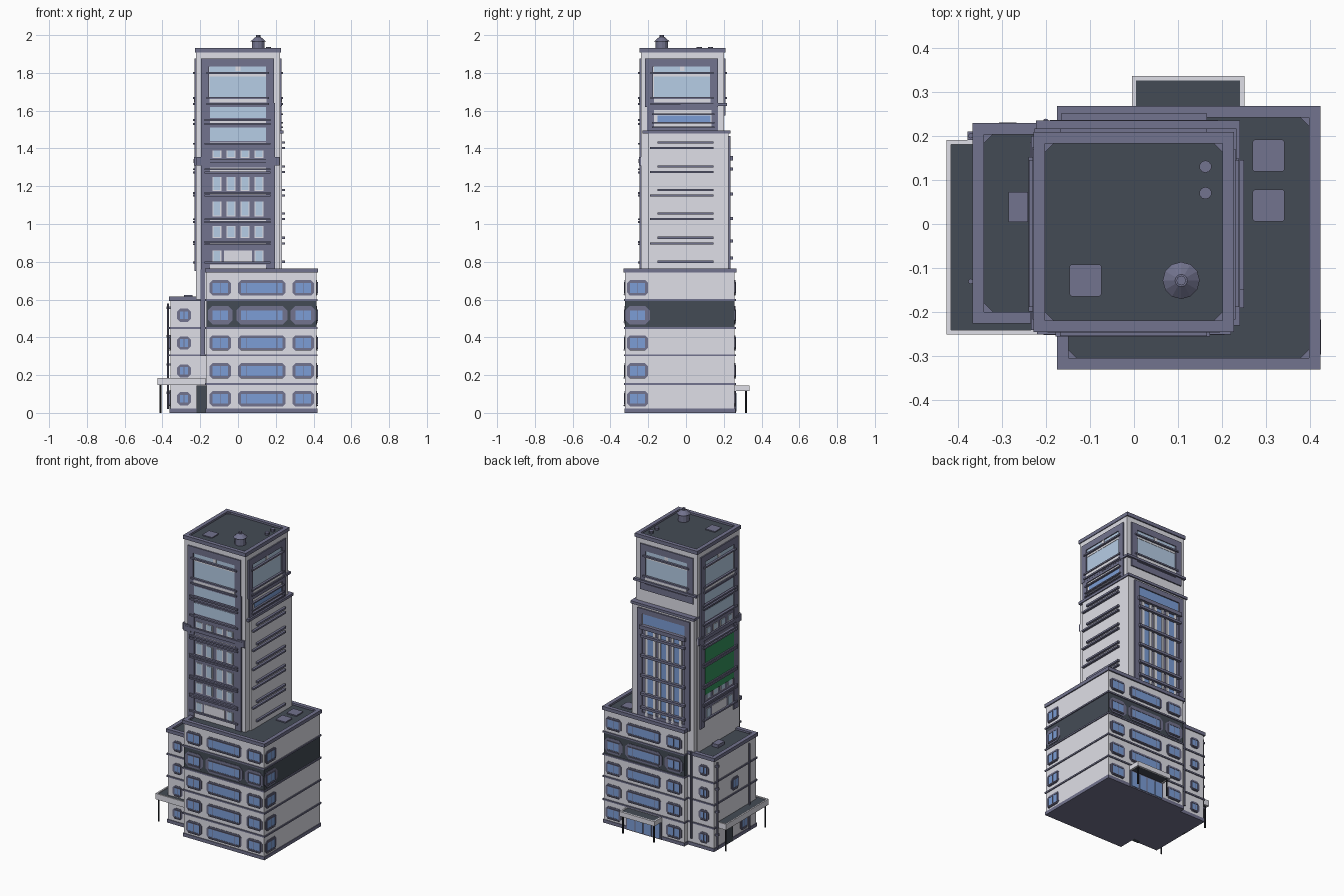
import bpy, bmesh, math

if "Cube" in bpy.data.objects:
    bpy.data.objects.remove(bpy.data.objects["Cube"])


def lin(c):
    c /= 255
    return c / 12.92 if c <= 0.04045 else ((c + 0.055) / 1.055) ** 2.4


COLORS = {"wall": (223, 223, 231), "trim": (114, 115, 142), "dark": (68, 75, 85),
          "blue_glass": (124, 158, 214), "pale_glass": (182, 205, 230),
          "green_glass": (52, 145, 92), "black": (40, 42, 50)}
MATS = {}
for cname, rgb in COLORS.items():
    MATS[cname] = bpy.data.materials.new(cname)
    MATS[cname].diffuse_color = [lin(c) for c in rgb] + [1]

# (u, v, depth) to world for each facing direction
AXES = {"front": lambda u, v, d: (u, -d, v), "back": lambda u, v, d: (u, d, v),
        "right": lambda u, v, d: (d, u, v), "left": lambda u, v, d: (-d, u, v),
        "top": lambda u, v, d: (u, v, d)}
PARTS = {}


def poly(part, color, side, pts, d0, d1):
    """Extrude a flat outline from depth d0 to d1."""
    bm = PARTS.setdefault((part, color), bmesh.new())
    f = AXES[side]
    a = [bm.verts.new(f(u, v, d0)) for u, v in pts]
    b = [bm.verts.new(f(u, v, d1)) for u, v in pts]
    n = len(pts)
    bm.faces.new(a)
    bm.faces.new(b)
    for i in range(n):
        bm.faces.new((a[i], a[(i + 1) % n], b[(i + 1) % n], b[i]))


def slab(part, color, side, u0, u1, v0, v1, d0, d1, c=0):
    """Rectangle outline, optionally with clipped corners."""
    if c:
        pts = [(u0 + c, v0), (u1 - c, v0), (u1, v0 + c), (u1, v1 - c),
               (u1 - c, v1), (u0 + c, v1), (u0, v1 - c), (u0, v0 + c)]
    else:
        pts = [(u0, v0), (u1, v0), (u1, v1), (u0, v1)]
    poly(part, color, side, pts, d0, d1)


def ring(part, color, side, u0, u1, v0, v1, d0, d1, w):
    """Four bars around a rectangle."""
    slab(part, color, side, u0, u1, v0, v0 + w, d0, d1)
    slab(part, color, side, u0, u1, v1 - w, v1, d0, d1)
    slab(part, color, side, u0, u0 + w, v0 + w, v1 - w, d0, d1)
    slab(part, color, side, u1 - w, u1, v0 + w, v1 - w, d0, d1)


def cyl(part, color, x, y, z0, z1, r, n=8, r2=None):
    bm = PARTS.setdefault((part, color), bmesh.new())
    res = bmesh.ops.create_cone(bm, cap_ends=True, segments=n, radius1=r,
                                radius2=r if r2 is None else r2, depth=z1 - z0)
    bmesh.ops.translate(bm, verts=res["verts"], vec=(x, y, (z0 + z1) / 2))


def roof(part, x0, x1, y0, y1, z0, z1, w=0.026):
    """Parapet, sunken deck and corner gussets."""
    ring(part + "_parapet", "trim", "top", x0, x1, y0, y1, z0, z1, w)
    slab(part + "_deck", "dark", "top", x0 + w, x1 - w, y0 + w, y1 - w, z0, z1 - 0.012)
    for x, sx in ((x0 + w, 1), (x1 - w, -1)):
        for y, sy in ((y0 + w, 1), (y1 - w, -1)):
            poly(part + "_parapet", "trim", "top",
                 [(x, y), (x + sx * .02, y), (x, y + sy * .02)], z1 - .014, z1 - .004)


def window(side, u0, u1, zc, d, big=0.0, h=0.041):
    """Clipped-corner surround, raised rim, glass, mullions and sill."""
    h += big
    g = h - big - .015
    slab("window_surround", "trim", side, u0 - big, u1 + big, zc - h, zc + h, d - .005, d + .003, .016 + big)
    a, b = u0 + .016, u1 - .016
    slab("window_glass", "blue_glass", side, a, b, zc - g, zc + g, d, d + .005)
    ring("window_rim", "trim", side, a - .005, b + .005, zc - g - .005, zc + g + .005, d, d + .007, .005)
    bars = [(a + b) / 2] if b - a < .12 else [a + .03, b - .03]
    for u in bars:
        slab("window_mullion", "trim", side, u - .002, u + .002, zc - g, zc + g, d, d + .006)
    slab("window_sill", "trim", side, a, b, zc - g - .013, zc - g - .008, d, d + .008)


# podium: five storeys, the fourth one dark
LEVELS = [0.01, 0.153, 0.305, 0.45, 0.597, 0.745]
PX0, PX1, PY0, PY1 = -0.168, 0.416, -0.322, 0.258
for i in range(5):
    slab("podium_floor", "dark" if i == 3 else "wall", "top", PX0, PX1, PY0, PY1, LEVELS[i], LEVELS[i + 1])
slab("podium_base", "trim", "top", PX0 - .004, PX1 + .004, PY0 - .004, PY1 + .004, 0, .022)
for z in LEVELS[1:5]:
    slab("podium_ledge", "trim", "top", PX0 - .006, PX1 + .006, PY0 - .006, PY1 + .006, z - .005, z + .005)
roof("podium", -.175, .423, -.33, .267, .742, .765)
for i, zc in enumerate((0.075, 0.222, 0.37, 0.517, 0.662)):
    g = .009 if i == 3 else 0
    for side, d in (("front", -PY0), ("back", PY1)):
        window(side, -.15, -.037, zc, d, g)
        if side == "front" or i:
            window(side, 0, .252, zc, d, g)
        window(side, .288, .402, zc, d, g)
    window("right", -.312, -.2, zc, PX1, g)

# back entrance with canopy
slab("entrance_frame", "trim", "back", -.005, .25, 0, .115, .25, .264)
for k in range(4):
    slab("entrance_glass", "blue_glass", "back", .005 + k * .061, .057 + k * .061, .008, .106, .25, .268)
slab("back_canopy", "dark", "top", .005, .24, .25, .327, .118, .143)
ring("back_canopy_rim", "wall", "top", -.005, .25, .25, .335, .115, .146, .01)
for x in (.01, .235):
    cyl("canopy_post", "black", x, .318, 0, .12, .005)

# side wing
WX, WY0, WY1 = -.358, -.217, .222
slab("wing_wall", "wall", "top", WX, -.16, WY0, WY1, .01, .595)
slab("wing_base", "trim", "top", WX - .004, -.16, WY0 - .004, WY1 + .004, 0, .022)
for z in LEVELS[1:4]:
    slab("wing_ledge", "trim", "top", WX - .006, -.16, WY0 - .006, WY1 + .006, z - .005, z + .005)
roof("wing", -.366, -.165, -.225, .229, .593, .616)
slab("wing_front_door", "dark", "front", -.22, -.168, 0, .145, .2, .226)
for zc in (0.075, 0.222, 0.37, 0.517):
    window("front", -.322, -.25, zc, -WY0, 0, .035)
    window("back", -.322, -.25, zc, WY1, 0, .035)
window("left", -.035, .045, .37, -WX)
window("left", -.13, -.05, .075, -WX)
slab("wing_side_door", "dark", "left", .03, .1, 0, .12, .35, .363)
for y in (.2, -.13):
    cyl("wing_drainpipe", "trim", -.370, y, .02, .58, .006)
for z in (.1, .25, .4, .55):
    slab("pipe_bracket", "trim", "top", -.378, -.35, .19, .21, z, z + .012)
slab("wing_roof_hatch", "trim", "top", -.285, -.24, .005, .073, .6, .625)

# wing canopy wraps the front corner
slab("wing_canopy", "dark", "top", -.415, -.175, -.242, .18, .152, .180)
ring("wing_canopy_rim", "wall", "top", -.425, -.172, -.25, .19, .147, .185, .01)
for y in (-.235, .172):
    cyl("canopy_post", "black", -.41, y, 0, .155, .005)
slab("front_drainpipe", "trim", "top", -.198, -.176, -.24, -.21, .3, .76)
cyl("back_drainpipe", "trim", -.2, .232, .05, .62, .007)

# tower core, wider lower shaft and its caps
slab("tower_core", "wall", "top", -.222, .222, -.238, .2, .6, 1.91)
slab("tower_side_shaft", "wall", "top", 0, .234, -.2, .226, .74, 1.48)
slab("tower_back_shaft", "wall", "top", -.215, .234, 0, .226, .6, 1.48)
slab("shaft_cap", "trim", "top", .1, .240, -.23, .232, 1.478, 1.495)
slab("shaft_cap", "trim", "top", -.222, .240, .1, .235, 1.478, 1.495)
roof("tower", -.228, .227, -.245, .208, 1.908, 1.932)


def crown(side, c, d, low=1.62):
    """Large top window with frame."""
    slab("crown_panel", "trim", side, c - .15, c + .15, low, 1.67, d - .005, d + .002)
    slab("crown_glass", "pale_glass", side, c - .15, c + .15, 1.67, 1.835, d - .005, d + .002)
    ring("crown_frame", "trim", side, c - .196, c + .19, low, 1.875, d - .005, d + .008, .042)
    slab("crown_sill", "wall", side, c - .15, c + .15, 1.643, 1.663, d - .005, d + .010)
    slab("crown_blind", "wall", side, c - .15, c + .15, 1.782, 1.796, d - .005, d + .004)
    for z in (1.80, 1.668, 1.636):
        slab("crown_ledge", "trim", side, c - .168, c + .165, z - .005, z + .005, d, d + .016)
    slab("crown_lamp", "wall", side, c - .012, c + .012, 1.81, 1.835, d, d + .006)


def shaft(side, c, d, green):
    """Tall framed bay with storeys below the crown window."""
    slab("bay_back", "wall", side, c - .155, c + .15, .77, 1.63, d - .005, d + .001)
    for s in (-1, 1):
        slab("bay_frame", "trim", side, c + s * .172 - .023, c + s * .172 + .023, .75, 1.64, d - .005, d + .008)
    for z0, z1 in ((1.56, 1.62), (1.44, 1.51)):
        slab("bay_spandrel", "trim", side, c - .15, c + .15, z0 - .008, z1 + .02, d, d + .003)
        slab("bay_glass", "pale_glass", side, c - .15, c + .15, z0, z1, d, d + .005)
    # storey bottom and top, then window bottom and top
    for s0, s1, z0, z1 in ((1.30, 1.43, 1.35, 1.39), (1.168, 1.268, 1.175, 1.25), (1.03, 1.148, 1.04, 1.12),
                           (.91, 1.008, .925, .99), (.785, .89, .79, .86)):
        slab("bay_spandrel", "trim", side, c - .15, c + .15, s0, s1, d, d + .003)
        for k in range(4):
            u = c - .112 + k * .0745
            if z0 < .8 and k in (1, 2):
                slab("bay_panel", "wall", side, u - .037, u + .037, z0, z1, d, d + .006)
            else:
                slab("bay_window_frame", "wall", side, u - .024, u + .024, z0, z1, d, d + .005)
                slab("bay_window", "pale_glass", side, u - .018, u + .018, z0 + .005, z1 - .002, d, d + .007)
    if green:
        for z0, z1 in ((.96, 1.008), (1.03, 1.148), (1.168, 1.262)):
            slab("bay_green", "green_glass", side, c - .148, c + .148, z0, z1, d, d + .009)
    for z in (1.55, 1.53, 1.425, 1.29, 1.272, 1.165, 1.15, 1.025, 1.01, .905, .893, .797):
        slab("bay_ledge", "trim", side, c - .178, c + .172, z - .005, z + .005, d, d + .017)
    slab("bay_cornice", "trim", side, c - .205, c + .205, 1.322, 1.345, d, d + .014)
    for s in (-1, 1):
        slab("cornice_block", "trim", side, c + s * .195 - .025, c + s * .195 + .025, 1.31, 1.355, d - .005, d + .012)


crown("front", 0, .238)
crown("left", -.02, .222)
crown("right", -.02, .222)
crown("back", 0, .2, 1.575)
shaft("front", 0, .238, False)
shaft("left", -.02, .222, True)

# right side: low window on the setback and paired fins
slab("setback_panel", "wall", "right", -.165, .14, 1.5, 1.61, .215, .223)
slab("setback_glass", "blue_glass", "right", -.15, .13, 1.54, 1.575, .215, .226)
ring("setback_frame", "trim", "right", -.206, .17, 1.48, 1.64, .215, .229, .036)
for z in (1.512, 1.535, 1.58):
    slab("setback_ledge", "trim", "right", -.18, .15, z - .004, z + .004, .22, .237)
slab("setback_cornice", "trim", "right", -.03, .215, 1.625, 1.64, .2, .232)
slab("setback_cornice", "trim", "back", -.225, .232, 1.625, 1.64, .19, .217)
for z in (1.432, 1.305, 1.18, 1.055, .927, .80):
    slab("side_fin", "trim", "right", -.15, .145, z - .006, z + .006, .23, .249)
    if z > .85:
        slab("side_fin", "trim", "right", -.19, .145, z - .035, z - .024, .23, .249)

# back bay: top window, strip glazing between piers, balcony rails
slab("back_top_glass", "blue_glass", "back", -.15, .15, 1.365, 1.43, .22, .230)
ring("back_frame", "trim", "back", -.19, .19, .75, 1.465, .22, .236, .034)
slab("back_recess", "trim", "back", -.156, .156, .76, 1.34, .22, .229)
slab("back_head", "trim", "back", -.165, .165, 1.335, 1.36, .22, .25)
for k in range(3):
    u = (k - 1) * .096
    slab("back_strip_glass", "blue_glass", "back", u - .02, u + .02, .78, 1.33, .22, .232)
    for s in (-1, 1):
        slab("back_pier", "wall", "back", u + s * .029 - .009, u + s * .029 + .009, .765, 1.335, .22, .236)
for z in (1.29, 1.16, 1.03, .91, .82):
    slab("back_rail", "trim", "back", -.16, .16, z - .008, z + .008, .22, .25)

# rooftop equipment
for x, y, z in ((.305, .155, .752), (.305, .042, .752), (-.11, -.128, 1.918)):
    slab("roof_hatch", "trim", "top", x - .036, x + .036, y - .036, y + .036, z - .005, z + .008, .004)
cyl("water_tank", "trim", .107, -.128, 1.91, 1.968, .034, 12)
cyl("tank_roof", "trim", .107, -.128, 1.966, 1.990, .042, 12, .014)
cyl("tank_knob", "trim", .107, -.128, 1.985, 2.0, .011, 8)
for y in (.13, .07):
    cyl("roof_vent", "trim", .162, y, 1.91, 1.936, .014, 10)

# turn every collected part into an object
for (part, color), bm in PARTS.items():
    bmesh.ops.recalc_face_normals(bm, faces=bm.faces[:])
    me = bpy.data.meshes.new(part)
    bm.to_mesh(me)
    bm.free()
    me.materials.append(MATS[color])
    bpy.context.collection.objects.link(bpy.data.objects.new(part, me))

for m in bpy.data.materials:
    if m.users and not m.is_grease_pencil:
        m.use_nodes = True
        m.node_tree.nodes["Principled BSDF"].inputs["Base Color"].default_value = m.diffuse_color
